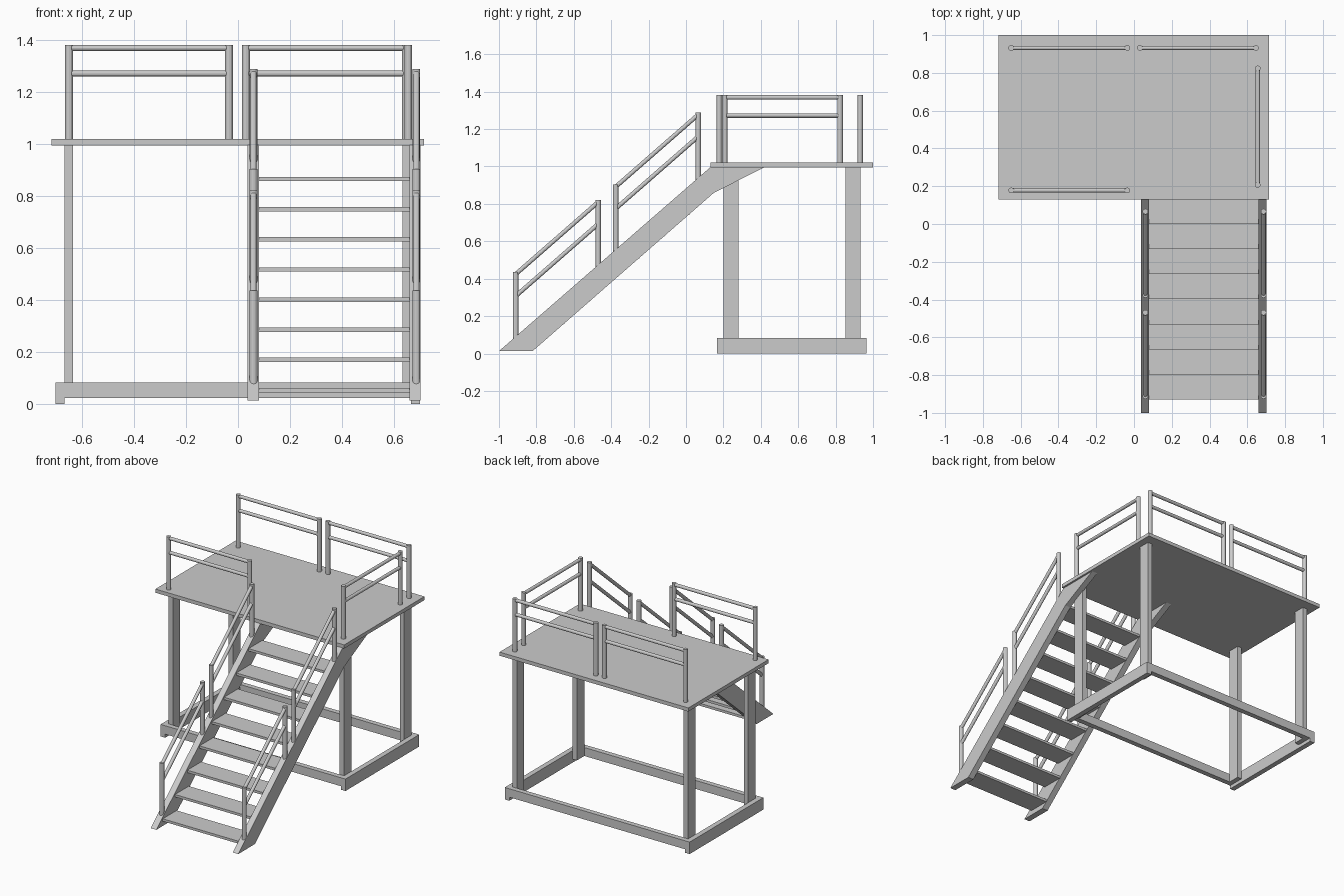
import bpy, bmesh
from mathutils import Vector

if "Cube" in bpy.data.objects:
    bpy.data.objects.remove(bpy.data.objects["Cube"])


def finish(name, bm):
    bmesh.ops.recalc_face_normals(bm, faces=bm.faces)
    mesh = bpy.data.meshes.new(name)
    bm.to_mesh(mesh)
    bm.free()
    obj = bpy.data.objects.new(name, mesh)
    bpy.context.collection.objects.link(obj)
    return obj


def box(name, x0, x1, y0, y1, z0, z1):
    bm = bmesh.new()
    bmesh.ops.create_cube(bm, size=1)
    for v in bm.verts:
        v.co = ((x0 + x1) / 2 + v.co.x * (x1 - x0),
                (y0 + y1) / 2 + v.co.y * (y1 - y0),
                (z0 + z1) / 2 + v.co.z * (z1 - z0))
    return finish(name, bm)


def add_tube(bm, a, b, r):
    a, b = Vector(a), Vector(b)
    d = b - a
    ret = bmesh.ops.create_cone(bm, cap_ends=True, segments=12,
                                radius1=r, radius2=r, depth=d.length)
    mat = d.to_track_quat('Z', 'Y').to_matrix().to_4x4()
    mat.translation = (a + b) / 2
    bmesh.ops.transform(bm, matrix=mat, verts=ret['verts'])


def railing(name, a, b, foot, top, mid):
    """Two posts and two bars; a and b are (x, y, base z), heights are offsets."""
    bm = bmesh.new()
    a, b = Vector(a), Vector(b)
    up = Vector((0, 0, 1))
    for p in (a, b):
        add_tube(bm, p + up * foot, p + up * (top + 0.012), 0.015)
    for h in (top, mid):
        add_tube(bm, a + up * h, b + up * h, 0.0115)
    return finish(name, bm)


def stringer(name, x0, x1):
    """Closed prism: side profile at x0 and x1, joined by a strip of quads."""
    profile = [(-1, 0.013), (-0.82, 0.013), (0.15, 0.86), (0.42, 0.996), (0.13, 0.996)]
    bm = bmesh.new()
    near, far = [[bm.verts.new((x, y, z)) for y, z in profile] for x in (x0, x1)]
    bm.faces.new(near)
    bm.faces.new(far[::-1])
    for i in range(len(profile)):
        bm.faces.new((near[i], near[i - 1], far[i - 1], far[i]))
    return finish(name, bm)


# Platform deck
box("deck", -0.718, 0.715, 0.13, 1.0, 0.995, 1.02)

# Base frame: full-height side beams, raised front and back beams
box("base_beam_left", -0.703, -0.668, 0.165, 0.965, 0, 0.082)
box("base_beam_right", 0.665, 0.70, 0.165, 0.965, 0, 0.082)
box("base_beam_front", -0.668, 0.665, 0.165, 0.20, 0.024, 0.082)
box("base_beam_back", -0.668, 0.665, 0.93, 0.965, 0.024, 0.082)

# Deck legs
for side, x0, x1 in (("left", -0.668, -0.635), ("right", 0.632, 0.665)):
    for end, y0 in (("front", 0.20), ("back", 0.852)):
        box(f"{end}_leg_{side}", x0, x1, y0, y0 + 0.08, 0.024, 0.996)

# Staircase
stringer("stair_stringer_left", 0.037, 0.08)
stringer("stair_stringer_right", 0.66, 0.702)
for i in range(8):
    y, z = -0.93 + 0.133 * i, 0.062 + 0.116 * i
    box(f"stair_tread_{i + 1}", 0.079, 0.661, y, y + 0.15, z - 0.017, z)

# Deck railings
for name, a, b in (
        ("front_railing", (-0.65, 0.178, 1.02), (-0.035, 0.178, 1.02)),
        ("back_railing_left", (-0.65, 0.932, 1.02), (-0.035, 0.932, 1.02)),
        ("back_railing_right", (0.031, 0.932, 1.02), (0.646, 0.932, 1.02)),
        ("side_railing", (0.655, 0.207, 1.02), (0.655, 0.824, 1.02))):
    railing(name, a, b, -0.005, 0.35, 0.252)

# Stair railings, following the slope of the stringers
for side, x in (("left", 0.06), ("right", 0.686)):
    for part, y0, y1 in (("lower", -0.911, -0.469), ("upper", -0.376, 0.066)):
        a, b = [(x, y, 0.013 + 0.874 * (y + 1)) for y in (y0, y1)]
        railing(f"stair_railing_{part}_{side}", a, b, -0.02, 0.333, 0.216)
